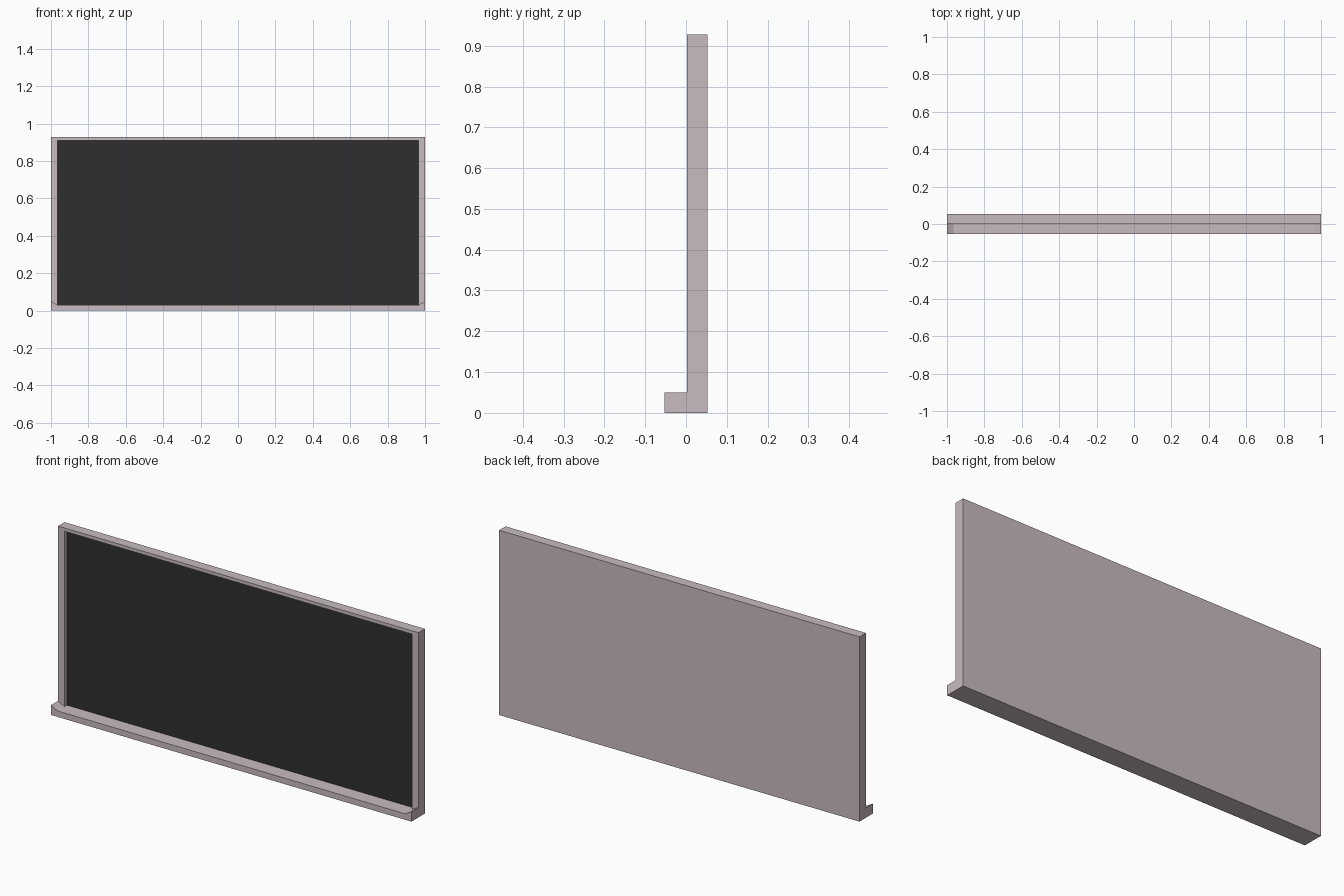
import bpy, bmesh

if "Cube" in bpy.data.objects:
    bpy.data.objects.remove(bpy.data.objects["Cube"])

FRONT, BACK, TRAY_FRONT = 0.002, 0.053, -0.053
RECESS = 0.020
OPEN_X, OPEN_LO, OPEN_HI = 0.965, 0.03, 0.91
HEIGHT = 0.927


def material(name, rgb):
    m = bpy.data.materials.new(name)
    m.diffuse_color = (*rgb, 1)
    m.use_nodes = True
    m.node_tree.nodes["Principled BSDF"].inputs["Base Color"].default_value = m.diffuse_color
    return m


def finish(name, bm, mat):
    me = bpy.data.meshes.new(name)
    bm.to_mesh(me)
    bm.free()
    me.materials.append(mat)
    ob = bpy.data.objects.new(name, me)
    bpy.context.collection.objects.link(ob)
    return ob


def outline(bm, points, y):
    """Face from an (x, z) outline; counter-clockwise points face -y."""
    return bm.faces.new([bm.verts.new((x, y, z)) for x, z in points])


frame_mat = material("frame_paint", (0.58, 0.50, 0.52))
board_mat = material("slate", (0.028, 0.028, 0.028))

# Frame with closed back: a slab whose front is inset and pushed in
bm = bmesh.new()
bmesh.ops.create_cube(bm, size=1)
bmesh.ops.scale(bm, vec=(2, BACK - FRONT, HEIGHT), verts=bm.verts)
bmesh.ops.translate(bm, vec=(0, (FRONT + BACK) / 2, HEIGHT / 2), verts=bm.verts)
front = min(bm.faces, key=lambda f: f.calc_center_median().y)
bmesh.ops.inset_region(bm, faces=[front], thickness=0.035)
for v in front.verts:
    v.co.x = OPEN_X if v.co.x > 0 else -OPEN_X
    v.co.z = OPEN_HI if v.co.z > HEIGHT / 2 else OPEN_LO
sunken = bmesh.ops.extrude_discrete_faces(bm, faces=[front])["faces"][0]
bmesh.ops.translate(bm, vec=(0, RECESS, 0), verts=sunken.verts)
bmesh.ops.delete(bm, geom=[sunken], context='FACES_ONLY')
bmesh.ops.recalc_face_normals(bm, faces=bm.faces)
finish("frame", bm, frame_mat)

# Dark writing surface closing the recess
bm = bmesh.new()
outline(bm, [(-OPEN_X, OPEN_LO), (OPEN_X, OPEN_LO), (OPEN_X, OPEN_HI), (-OPEN_X, OPEN_HI)],
        FRONT + RECESS)
finish("writing_surface", bm, board_mat)

# Chalk tray with sloped raised ends, extruded back to the frame
bm = bmesh.new()
face = outline(bm, [(-1, 0), (1, 0), (1, 0.05), (OPEN_X, OPEN_LO),
                    (-OPEN_X, OPEN_LO), (-1, 0.05)], TRAY_FRONT)
new = bmesh.ops.extrude_face_region(bm, geom=[face], use_keep_orig=True)["geom"]
bmesh.ops.translate(bm, vec=(0, FRONT - TRAY_FRONT, 0),
                    verts=[v for v in new if isinstance(v, bmesh.types.BMVert)])
bmesh.ops.recalc_face_normals(bm, faces=bm.faces)
finish("chalk_tray", bm, frame_mat)
